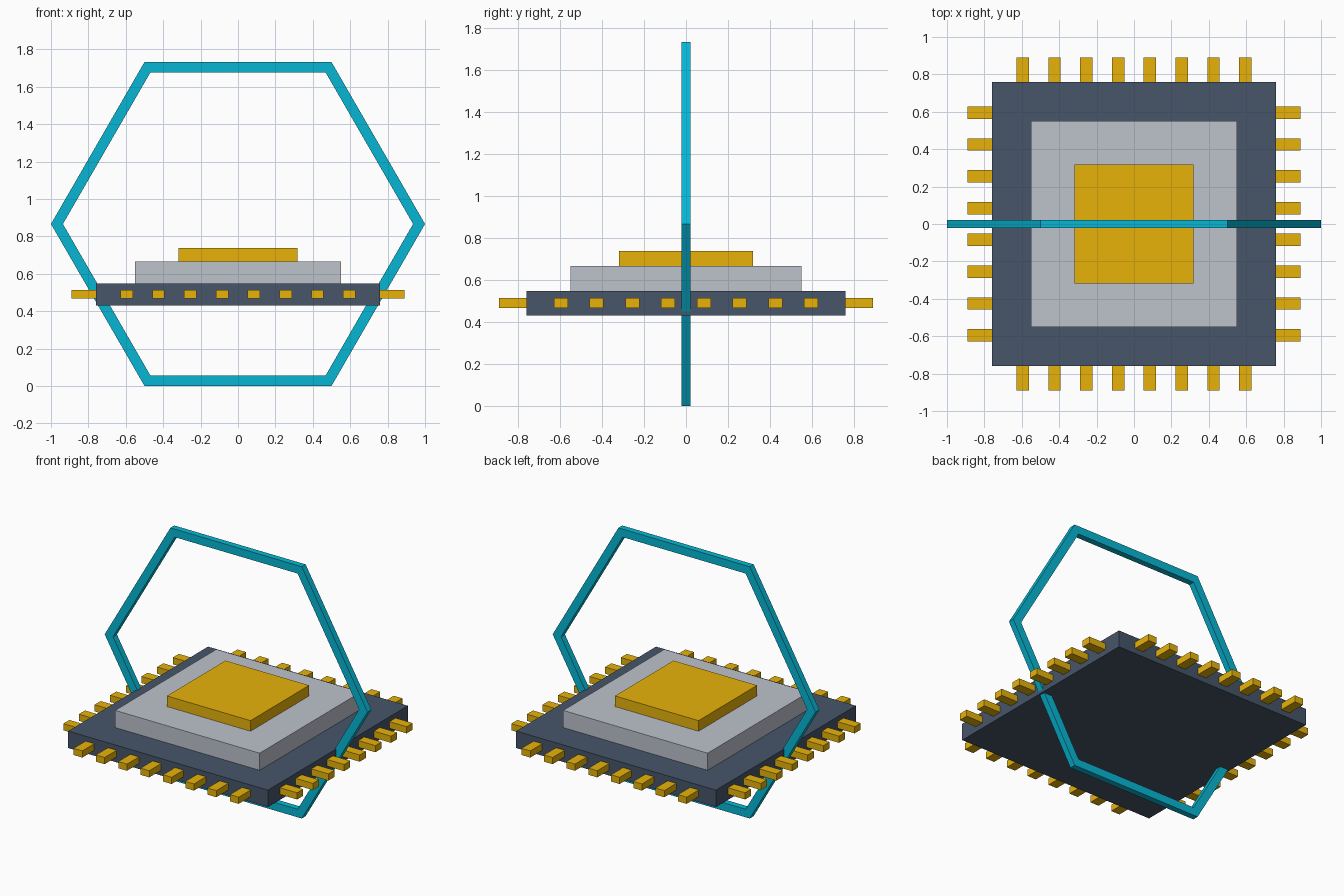
import bpy, bmesh
from math import cos, sin, pi

if "Cube" in bpy.data.objects:
    bpy.data.objects.remove(bpy.data.objects["Cube"])


def material(name, rgb):
    m = bpy.data.materials.new(name)
    m.diffuse_color = (*rgb, 1)
    m.use_nodes = True
    m.node_tree.nodes["Principled BSDF"].inputs["Base Color"].default_value = m.diffuse_color
    return m


slate = material("slate", (0.063, 0.091, 0.141))
silver = material("silver", (0.51, 0.54, 0.60))
gold = material("gold", (0.80, 0.45, 0.003))
cyan = material("cyan", (0.002, 0.47, 0.66))


def box(name, x, y, z, mat):
    """Box from (min, max) pairs on each axis."""
    bpy.ops.mesh.primitive_cube_add(
        size=1, location=[(a + b) / 2 for a, b in (x, y, z)])
    ob = bpy.context.object
    ob.name = name
    ob.scale = [b - a for a, b in (x, y, z)]
    bpy.ops.object.transform_apply(location=False, rotation=False, scale=True)
    ob.data.materials.append(mat)
    return ob


def slab(name, half, z0, z1, mat):
    return box(name, (-half, half), (-half, half), (z0, z1), mat)


# Stacked chip body
slab("chip_base", 0.76, 0.43, 0.547, slate)
slab("chip_lid", 0.55, 0.547, 0.665, silver)
slab("chip_core", 0.318, 0.665, 0.738, gold)

# Eight contact pins on each of the four sides
for i in range(8):
    c = (i - 3.5) * 0.17
    across, height = (c - 0.033, c + 0.033), (0.467, 0.513)
    for side, out in (("low", (-0.89, -0.75)), ("high", (0.75, 0.89))):
        box(f"pin_x_{side}_{i + 1}", out, across, height, gold)
        box(f"pin_y_{side}_{i + 1}", across, out, height, gold)

# Upright hexagonal ring: rectangular section swept round six corners
R_OUT, R_IN, HALF = 1.0, 0.936, 0.021
bm = bmesh.new()
section = ((R_OUT, -HALF), (R_OUT, HALF), (R_IN, HALF), (R_IN, -HALF))
loops = [[bm.verts.new((r * cos(k * pi / 3), y, r * sin(k * pi / 3)))
          for r, y in section] for k in range(6)]
for k in range(6):
    a, b = loops[k], loops[(k + 1) % 6]
    for j in range(4):
        n = (j + 1) % 4
        bm.faces.new((a[j], a[n], b[n], b[j]))
bmesh.ops.recalc_face_normals(bm, faces=bm.faces)
mesh = bpy.data.meshes.new("hexagon_ring")
bm.to_mesh(mesh)
bm.free()
ring = bpy.data.objects.new("hexagon_ring", mesh)
ring.location.z = sin(pi / 3)
mesh.materials.append(cyan)
bpy.context.collection.objects.link(ring)
